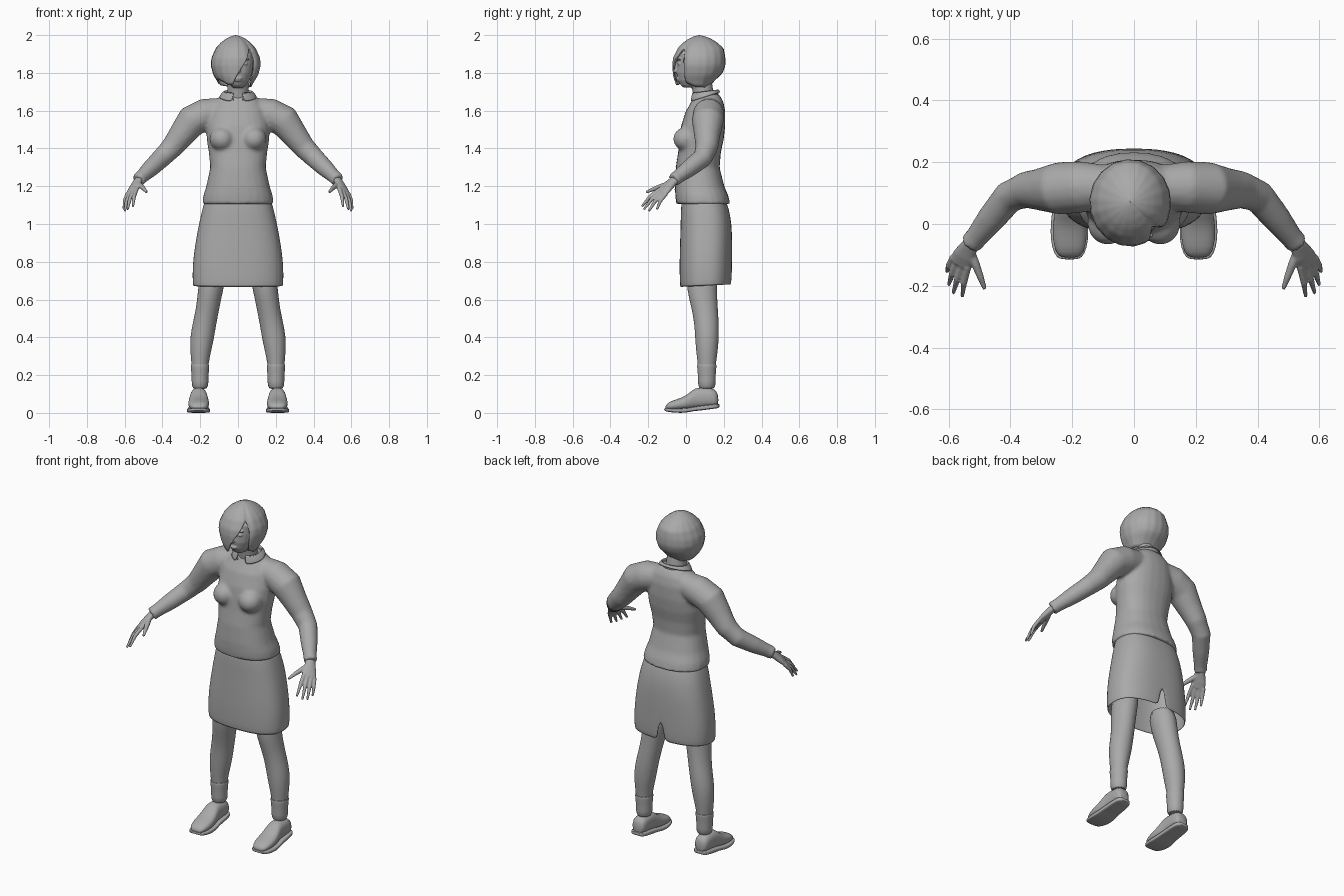
import bpy, bmesh, math
from mathutils import Vector

if "Cube" in bpy.data.objects:
    bpy.data.objects.remove(bpy.data.objects["Cube"])

GREY = (0.4, 0.4, 0.4, 1)
mat = bpy.data.materials.new("plain_grey")
mat.use_nodes = True
mat.diffuse_color = GREY
mat.node_tree.nodes["Principled BSDF"].inputs["Base Color"].default_value = GREY
X, Y, Z = Vector((1, 0, 0)), Vector((0, 1, 0)), Vector((0, 0, 1))


def ring(c, u, v, p=2, n=24, start=0, gap=0):
    """Superellipse of points around c; a gap leaves it open at the start angle."""
    pts = []
    for i in range(n):
        a = start + gap + (math.tau - 2 * gap) * i / (n - 1 if gap else n)
        co, si = math.cos(a), math.sin(a)
        pts.append(Vector(c) + u * math.copysign(abs(co) ** (2 / p), co)
                   + v * math.copysign(abs(si) ** (2 / p), si))
    return pts


def oval(x, front, back, z, rx, p=2):
    return ring((x, (front + back) / 2, z), X * rx, Y * (back - front) / 2, p)


def tube(points):
    """Round rings along a path of (x, y, z, radius)."""
    cs = [Vector(q[:3]) for q in points]
    rings = []
    for i, q in enumerate(points):
        t = (cs[min(i + 1, len(cs) - 1)] - cs[max(i - 1, 0)]).normalized()
        u = t.cross(Z).normalized()
        rings.append(ring(cs[i], u * q[3], u.cross(t) * q[3], n=16))
    return rings


def loft(bm, rings, closed=True, caps=True):
    vs = [[bm.verts.new(q) for q in r] for r in rings]
    n = len(vs[0])
    for a, b in zip(vs, vs[1:]):
        for i in range(n if closed else n - 1):
            j = (i + 1) % n
            bm.faces.new((a[i], a[j], b[j], b[i]))
    if caps:
        bm.faces.new(vs[0])
        bm.faces.new(vs[-1])


def ball(bm, c, size):
    new = bmesh.ops.create_uvsphere(bm, u_segments=20, v_segments=12, radius=1)["verts"]
    for v in new:
        v.co = Vector(c) + Vector(a * b for a, b in zip(v.co, size))


def finish(name, bm, subsurf=0, voxel=0, smooth=0, shell=0, mirror=False):
    bmesh.ops.recalc_face_normals(bm, faces=bm.faces)
    me = bpy.data.meshes.new(name)
    bm.to_mesh(me)
    bm.free()
    me.shade_smooth()
    me.set_sharp_from_angle(angle=math.radians(60))
    me.materials.append(mat)
    ob = bpy.data.objects.new(name, me)
    bpy.context.collection.objects.link(ob)
    if voxel:
        m = ob.modifiers.new("fuse", 'REMESH')
        m.mode, m.voxel_size, m.use_smooth_shade = 'VOXEL', voxel, True
        m = ob.modifiers.new("soften", 'SMOOTH')
        m.factor, m.iterations = 0.5, smooth
    if shell:
        m = ob.modifiers.new("thickness", 'SOLIDIFY')
        m.thickness, m.offset = shell, -1
    if subsurf:
        m = ob.modifiers.new("round", 'SUBSURF')
        m.levels = m.render_levels = subsurf
    if mirror:
        ob.modifiers.new("pair", 'MIRROR')
    return ob


def table(pairs, t):
    """Piecewise linear lookup in ascending pairs."""
    for (a, va), (b, vb) in zip(pairs, pairs[1:]):
        if t <= b:
            return va + (vb - va) * max(0, t - a) / (b - a)
    return pairs[-1][1]


# Jacket: torso, bust and sleeves fused into one smooth skin
bm = bmesh.new()
torso = [(1.105, -.052, .235, .19), (1.15, -.057, .224, .184), (1.2, -.059, .203, .168),
         (1.3, -.054, .178, .147), (1.38, -.042, .185, .155), (1.45, -.035, .2, .166),
         (1.52, -.026, .208, .166), (1.6, .0, .208, .15), (1.65, .03, .197, .12),
         (1.688, .05, .175, .075)]
loft(bm, [oval(0, f, b, z, rx, 2.3) for z, f, b, rx in torso])
for s in (1, -1):
    ball(bm, (s * .085, .002, 1.45), (.066, .07, .064))
    arm = [(.08, .12, 1.6, .07), (.17, .12, 1.582, .084), (.245, .115, 1.545, .085),
           (.3, .112, 1.47, .07), (.35, .11, 1.405, .06), (.405, .088, 1.35, .053),
           (.46, .02, 1.297, .047), (.51, -.043, 1.25, .037), (.53, -.066, 1.232, .038)]
    loft(bm, tube([(s * x, y, z, r) for x, y, z, r in arm]))
jacket = finish("jacket", bm, voxel=.01, smooth=6)

# Front closing strip laid onto the jacket
bm = bmesh.new()
loft(bm, [[Vector((x, -.2, 1.115 + .54 * i / 40)) for x in (-.008, 0, .008)]
          for i in range(41)], closed=False, caps=False)
strip = finish("jacket_closing_strip", bm)
m = strip.modifiers.new("lay_on", 'SHRINKWRAP')
m.target, m.wrap_method, m.offset = jacket, 'PROJECT', .002
m.use_project_y = True

# Folded collar, open at the front
bm = bmesh.new()
rings = []
for z, rx, ry, tilt in ((1.66, .072, .068, .3), (1.703, .072, .066, .12),
                        (1.706, .078, .071, .12), (1.672, .102, .083, .32)):
    r = ring((0, .1, z), X * rx, Y * ry, start=-math.pi / 2, gap=.3)
    for q in r:
        q.z += tilt * (q.y - .1)
    rings.append(r)
loft(bm, rings, closed=False, caps=False)
finish("collar", bm, subsurf=1, shell=.005)

# Skirt with a slit at the back hem
bm = bmesh.new()
rings = []
for z, f, b, rx, gap in ((.668, -.032, .24, .24, .05), (.74, -.034, .244, .241, .035),
                         (.8, -.034, .244, .239, 1e-5), (.9, -.032, .245, .226, 1e-5),
                         (1.0, -.028, .242, .207, 1e-5), (1.08, -.028, .228, .189, 1e-5),
                         (1.14, -.02, .205, .17, 1e-5)):
    r = ring((0, (f + b) / 2, z), X * rx, Y * (b - f) / 2, 2.5, 41, math.pi / 2, gap)
    for q in r:
        q.z += .05 * (q.y - .05) * (z < .7)
    rings.append(r)
loft(bm, rings, closed=False, caps=False)
bmesh.ops.remove_doubles(bm, verts=bm.verts, dist=.0005)
finish("skirt", bm, subsurf=1, shell=.006)

# Legs and socks
bm = bmesh.new()
leg = [(.12, .2, .107, .039, .042), (.2, .2, .11, .041, .044), (.26, .202, .11, .045, .048),
       (.33, .197, .111, .056, .058), (.4, .19, .111, .064, .063), (.47, .178, .109, .063, .065),
       (.55, .161, .1, .062, .069), (.65, .145, .083, .066, .08), (.78, .125, .085, .075, .085)]
loft(bm, [oval(x, y - ry, y + ry, z, rx) for z, x, y, rx, ry in leg])
finish("legs", bm, subsurf=1, mirror=True)
bm = bmesh.new()
loft(bm, [oval(.201, .109 - r, .111 + r, z, r - .001) for z, r in
          ((.12, .046), (.17, .045), (.21, .047), (.248, .051), (.256, .05), (.258, .043))])
finish("socks", bm, subsurf=1, mirror=True)


# Shoes: lengthwise lofts of (y, half width, bottom, top)
def shoe_part(name, stations, p, x):
    bm = bmesh.new()
    loft(bm, [ring((x, y, (lo + hi) / 2), X * w, Z * (hi - lo) / 2, p)
              for y, w, lo, hi in stations])
    finish(name, bm, subsurf=1, mirror=True)


shoe_part("shoe_uppers", [(-.11, .025, .018, .036), (-.095, .045, .016, .056),
                          (-.05, .056, .014, .072), (0, .055, .016, .09),
                          (.035, .049, .02, .122), (.06, .045, .024, .136),
                          (.11, .044, .03, .132), (.15, .043, .03, .13),
                          (.172, .03, .034, .1)], 2.4, .208)
shoe_part("shoe_soles", [(-.116, .03, .012, .026), (-.1, .05, .006, .025),
                         (-.05, .062, 0, .024), (0, .061, 0, .025), (.05, .055, .012, .034),
                         (.06, .053, .01, .036), (.13, .051, .02, .045),
                         (.165, .044, .024, .048), (.178, .025, .028, .048)], 5, .209)

# Hands: palm, four fingers and thumb fused
bm = bmesh.new()
side = Vector((-.055, -.035, .03)).normalized()
ahead = Vector((.04, -.08, -.07)).normalized()
flat = side.cross(ahead).normalized()
knuckle = Vector((.565, -.13, 1.165))
loft(bm, [ring(c, side * w, flat * t) for c, w, t in
          (((.515, -.045, 1.245), .027, .021), ((.532, -.07, 1.224), .029, .02),
           ((.55, -.102, 1.193), .039, .018), (knuckle, .041, .013))])
for k, tip in ((.031, (.556, -.235, 1.092)), (.011, (.585, -.224, 1.076)),
               (-.011, (.6, -.197, 1.068)), (-.031, (.606, -.155, 1.076))):
    base, tip = knuckle + side * k - ahead * .012, Vector(tip)
    mid = base.lerp(tip, .5) + Vector((.004, -.004, .007))
    loft(bm, tube([(*base, .0115), (*mid, .0105), (*tip, .006)]))
loft(bm, tube([(.53, -.085, 1.215, .014), (.513, -.13, 1.2, .014),
               (.497, -.172, 1.185, .011), (.483, -.21, 1.168, .007)]))
finish("hands", bm, voxel=.004, smooth=3, mirror=True)

# Neck, head and face features
bm = bmesh.new()
loft(bm, [oval(0, f, b, z, r) for f, b, z, r in
          ((.045, .16, 1.63, .062), (.035, .145, 1.7, .056), (.015, .13, 1.8, .056))])
loft(bm, [oval(0, f, b, z, r) for z, f, b, r in
          ((1.722, -.012, .05, .025), (1.735, -.028, .08, .042), (1.76, -.042, .11, .06),
           (1.8, -.05, .14, .078), (1.85, -.048, .16, .09), (1.9, -.045, .16, .09),
           (1.95, -.01, .14, .06))])
ball(bm, (0, -.052, 1.812), (.015, .021, .013))
ball(bm, (0, -.046, 1.832), (.009, .015, .03))
ball(bm, (0, -.041, 1.771), (.024, .014, .007))
ball(bm, (0, -.038, 1.761), (.02, .014, .007))
for s in (1, -1):
    ball(bm, (s * .034, -.034, 1.848), (.017, .011, .008))
    ball(bm, (s * .036, -.036, 1.872), (.026, .012, .005))
finish("head", bm, voxel=.004, smooth=3)

# Bobbed hair with a swept fringe: hem height follows the direction around the head
hem = [(-180, 1.722), (-110, 1.735), (-60, 1.765), (-25, 1.735), (-10, 1.737),
       (42, 1.93), (50, 1.9), (55, 1.75), (80, 1.725), (180, 1.722)]
width = [(1.71, .55), (1.75, .72), (1.79, .9), (1.84, 1), (1.88, .97), (1.93, .8),
         (1.96, .6), (1.98, .4), (1.993, .2), (2, .01)]
front_push = [(1.73, 1.35), (1.79, 1.08), (1.84, 1)]
back_push = [(1.71, .55), (1.75, .72), (1.8, .95), (1.88, 1), (1.93, 1.13), (2, 1.13)]
bm = bmesh.new()
rings = []
for k in range(25):
    r = []
    for i in range(120):
        deg = -180 + 3 * i
        a = math.radians(deg)
        z = 2 - (2 - table(hem, deg)) * (k / 24) ** 1.5
        w = table(width, z)
        w *= 1 - .07 * math.exp(-((deg - 47) / 7) ** 2) + .006 * math.sin(18 * a)
        push = table(front_push, z) if math.cos(a) > 0 else table(back_push, z)
        r.append(Vector((-.012 + .132 * w * math.sin(a),
                         .07 - .142 * w * push * math.cos(a), z)))
    rings.append(r)
loft(bm, rings, caps=False)
bmesh.ops.remove_doubles(bm, verts=bm.verts, dist=.0004)
finish("hair", bm, shell=.008)
